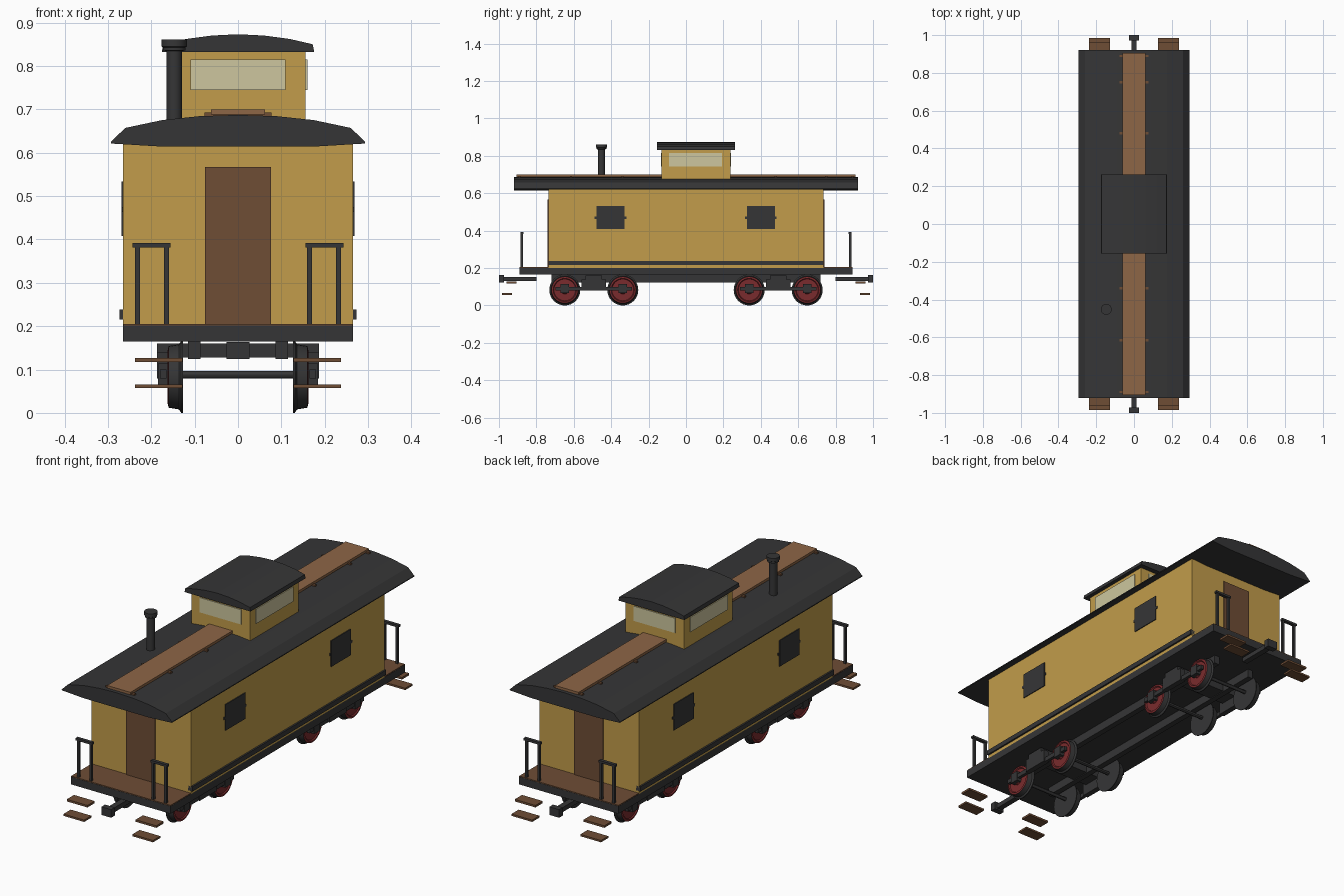
import bpy, bmesh, math
from mathutils import Matrix, Vector

if "Cube" in bpy.data.objects:
    bpy.data.objects.remove(bpy.data.objects["Cube"])


def material(name, rgb):
    m = bpy.data.materials.new(name)
    m.diffuse_color = (*rgb, 1)
    m.use_nodes = True
    m.node_tree.nodes["Principled BSDF"].inputs["Base Color"].default_value = m.diffuse_color
    return m


YELLOW = material("caboose yellow", (0.54, 0.335, 0.069))
DARK = material("charcoal", (0.036, 0.036, 0.037))
WOOD = material("dark wood", (0.156, 0.074, 0.036))
PLANK = material("light plank", (0.27, 0.133, 0.061))
RED = material("wheel red", (0.195, 0.024, 0.026))
GLASS = material("pale glass", (0.61, 0.565, 0.342))


def finish(name, bm, *mats):
    bmesh.ops.recalc_face_normals(bm, faces=bm.faces)
    mesh = bpy.data.meshes.new(name)
    bm.to_mesh(mesh)
    bm.free()
    for m in mats:
        mesh.materials.append(m)
    ob = bpy.data.objects.new(name, mesh)
    bpy.context.collection.objects.link(ob)
    return ob


def box(name, mat, x, y, z):
    """Box from (min, max) ranges."""
    bm = bmesh.new()
    bmesh.ops.create_cube(bm, size=1)
    for v in bm.verts:
        v.co = [r[0] + (c + 0.5) * (r[1] - r[0]) for c, r in zip(v.co, (x, y, z))]
    return finish(name, bm, mat)


def span(s, a, b):
    """Range a..b mirrored to the side s."""
    return tuple(sorted((s * a, s * b)))


def arch_roof(name, half, base, y):
    """Extrude a symmetric arched section along y."""
    bm = bmesh.new()
    pts = half + [(-px, pz) for px, pz in reversed(half) if px > 0]
    pts += [(-px, pz) for px, pz in base] + [(px, pz) for px, pz in reversed(base)]
    face = bm.faces.new([bm.verts.new((px, y[0], pz)) for px, pz in pts])
    new = bmesh.ops.extrude_face_region(bm, geom=[face])["geom"]
    for v in new:
        if isinstance(v, bmesh.types.BMVert):
            v.co.y = y[1]
    return finish(name, bm, DARK)


def lathe(name, profile, matrix, steps, mats, rule=None):
    """Spin (radius, height) pairs around z, then place with matrix."""
    bm = bmesh.new()
    vs = [bm.verts.new((r, 0, h)) for r, h in profile]
    es = [bm.edges.new(p) for p in zip(vs, vs[1:])]
    bmesh.ops.spin(bm, geom=vs + es, axis=(0, 0, 1), cent=(0, 0, 0),
                   steps=steps, angle=math.tau)
    bmesh.ops.remove_doubles(bm, verts=bm.verts, dist=1e-5)
    if rule:
        for f in bm.faces:
            f.material_index = rule(f.calc_center_median())
    bm.transform(matrix)
    ob = finish(name, bm, *mats)
    bpy.ops.object.select_all(action='DESELECT')
    ob.select_set(True)
    bpy.context.view_layer.objects.active = ob
    bpy.ops.object.shade_smooth_by_angle(angle=math.radians(30))
    return ob


# Body, deck and arched main roof
box("body", YELLOW, (-0.265, 0.265), (-0.735, 0.735), (0.2, 0.63))
box("deck", DARK, (-0.265, 0.265), (-0.89, 0.89), (0.165, 0.201))
arch_roof("main_roof",
          [(0.293, 0.625), (0.26, 0.657), (0.175, 0.675), (0.09, 0.684), (0, 0.687)],
          [(0.293, 0.621), (0.175, 0.614)], (-0.92, 0.92))

# Roof walkway, split by the cupola, with cross cleats
for y in ((-0.905, -0.13), (0.235, 0.905)):
    box("roof_walkway", PLANK, (-0.062, 0.062), y, (0.688, 0.7))
for y in (-0.89, -0.615, -0.34, 0.48, 0.75, 0.89):
    box("walkway_cleat", WOOD, (-0.077, 0.077), (y - 0.006, y + 0.006), (0.68, 0.692))

# Cupola
box("cupola", YELLOW, (-0.156, 0.156), (-0.13, 0.237), (0.66, 0.845))
arch_roof("cupola_roof",
          [(0.175, 0.836), (0.172, 0.85), (0.12, 0.862), (0.06, 0.87), (0, 0.873)],
          [(0.175, 0.832)], (-0.155, 0.262))
for y in (-0.13, 0.237):
    box("cupola_end_window", GLASS, (-0.11, 0.11), (y - 0.004, y + 0.004), (0.744, 0.815))
for s in (-1, 1):
    box("cupola_side_window", GLASS, span(s, 0.152, 0.16), (-0.09, 0.193), (0.744, 0.815))

# Stovepipe
lathe("stovepipe",
      [(0, 0.65), (0.018, 0.65), (0.018, 0.834), (0.026, 0.836), (0.026, 0.843),
       (0.029, 0.845), (0.029, 0.861), (0, 0.861)],
      Matrix.Translation((-0.147, -0.452, 0)), 20, [DARK])

# Side walls: lower rail, shuttered windows with latches
for s in (-1, 1):
    box("side_rail", DARK, span(s, 0.25, 0.273), (-0.735, 0.735), (0.215, 0.238))
    for y in (-0.403, 0.4):
        box("side_window", DARK, span(s, 0.262, 0.269), (y - 0.075, y + 0.075), (0.408, 0.533))
        box("window_latch", DARK, span(s, 0.262, 0.268), (y - 0.085, y + 0.085), (0.463, 0.475))

# Both ends: porch, door, railings, steps and coupler
for e in (-1, 1):
    box("porch_floor", WOOD, (-0.264, 0.264), span(e, 0.735, 0.889), (0.198, 0.205))
    box("door", WOOD, (-0.076, 0.076), span(e, 0.73, 0.74), (0.203, 0.567))
    box("coupler_shaft", DARK, (-0.014, 0.014), span(e, 0.8, 0.975), (0.131, 0.153))
    box("coupler_head", DARK, (-0.026, 0.026), span(e, 0.972, 1.0), (0.124, 0.163))
    for s in (-1, 1):
        for x in (0.165, 0.232):
            box("railing_post", DARK, span(s, x - 0.006, x + 0.006),
                span(e, 0.872, 0.884), (0.2, 0.385))
        box("railing_top", DARK, span(s, 0.156, 0.243), span(e, 0.87, 0.886), (0.381, 0.392))
        box("upper_step", WOOD, span(s, 0.128, 0.238), span(e, 0.905, 0.96), (0.117, 0.127))
        box("lower_step", WOOD, span(s, 0.128, 0.238), span(e, 0.93, 0.985), (0.057, 0.066))

# Underframe sills
for s in (-1, 1):
    box("under_sill", DARK, span(s, 0.087, 0.115), (-0.72, 0.72), (0.124, 0.167))

# Wheel section: flange, tapered tread, red outer face with hub
WHEEL = [(0, 0.127), (0.083, 0.127), (0.083, 0.131), (0.075, 0.136), (0.071, 0.16),
         (0.062, 0.162), (0.058, 0.157), (0.022, 0.157), (0.018, 0.166), (0, 0.166)]


def wheel_color(c):
    return 1 if c.z > 0.155 and c.xy.length < 0.072 else 0


# Trucks
for t in (-1, 1):
    mid = t * 0.493
    box("truck_bolster", DARK, (-0.187, 0.187), (mid - 0.045, mid + 0.045), (0.128, 0.16))
    for y in (mid - 0.155, mid + 0.155):
        lathe("axle", [(0, -0.13), (0.009, -0.13), (0.009, 0.13), (0, 0.13)],
              Matrix.Translation((0, y, 0.088)) @ Matrix.Rotation(math.pi / 2, 4, 'Y'),
              12, [DARK])
        for s in (-1, 1):
            lathe("wheel", WHEEL,
                  Matrix.Translation((0, y, 0.083)) @ Matrix.Rotation(s * math.pi / 2, 4, 'Y'),
                  32, [DARK, RED], wheel_color)
            box("journal_box", DARK, span(s, 0.16, 0.184), (y - 0.022, y + 0.022), (0.066, 0.114))
    for s in (-1, 1):
        box("truck_side_bar", DARK, span(s, 0.165, 0.18), (mid - 0.205, mid + 0.205),
            (0.079, 0.1))
        box("truck_spring_block", DARK, span(s, 0.16, 0.187), (mid - 0.065, mid + 0.065),
            (0.079, 0.14))
